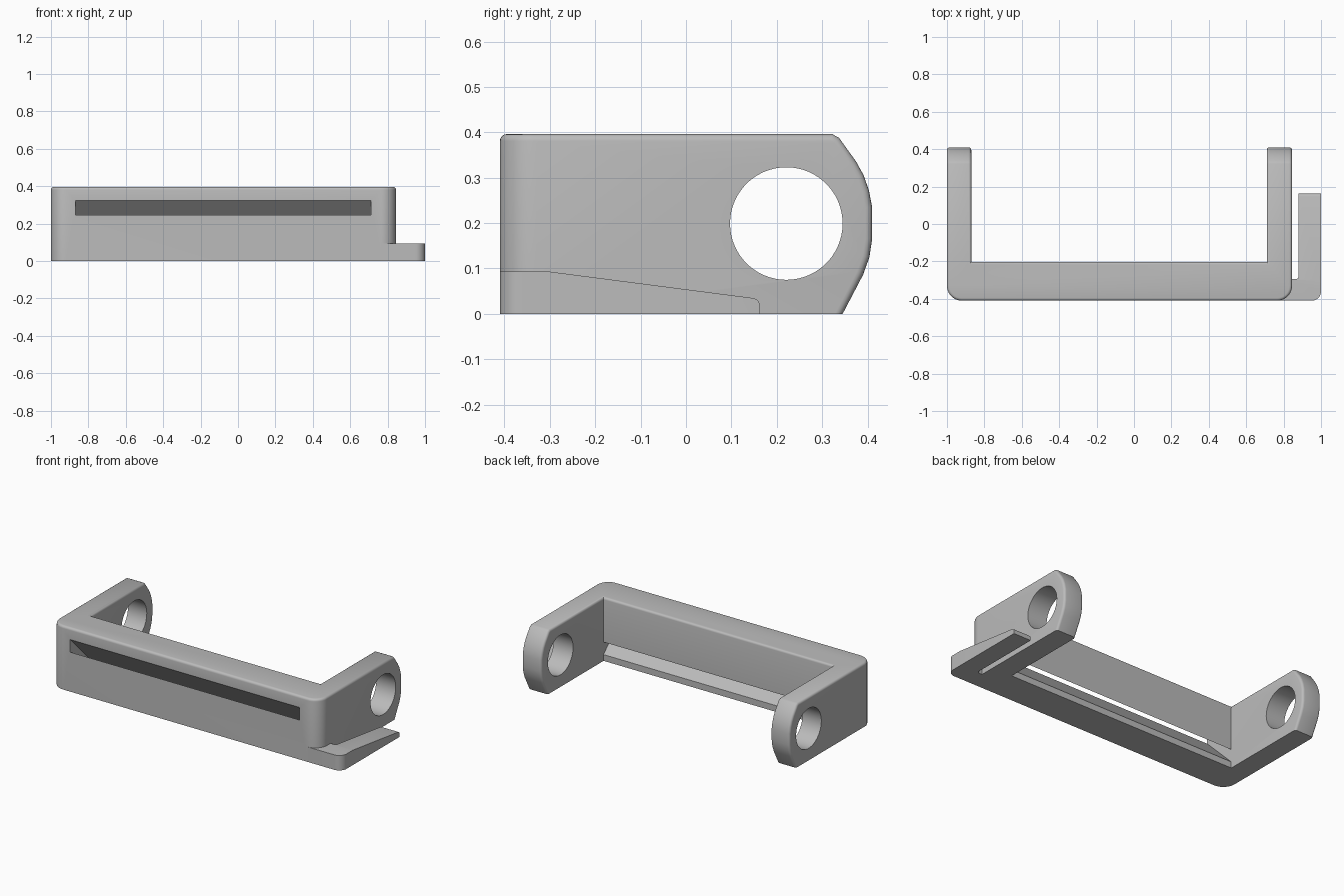
import bpy, bmesh, math

cube = bpy.data.objects.get("Cube")
if cube:
    bpy.data.objects.remove(cube, do_unlink=True)

grey = bpy.data.materials.new("plain grey")
grey.use_nodes = True
COLOUR = (0.5, 0.5, 0.5, 1)
grey.diffuse_color = COLOUR
grey.node_tree.nodes["Principled BSDF"].inputs["Base Color"].default_value = COLOUR

LEFT, RIGHT = 0.845, -1.0            # outer sides of the bracket
IN_LEFT, IN_RIGHT = 0.71, -0.87      # inner sides of the arms
FRONT, BACK, WALL = -0.41, 0.41, -0.203
TOP = 0.396


def arc(cx, cy, r, start, end, steps=10):
    """Points along an arc, angles in degrees."""
    angles = [math.radians(start + (end - start) * i / steps) for i in range(steps + 1)]
    return [(cx + r * math.cos(a), cy + r * math.sin(a)) for a in angles]


def prism(name, outline, low, high, along="z"):
    """Extrude an (x, y) outline along z, or a (y, z) outline along x."""
    bm = bmesh.new()
    place = (lambda p, d: (p[0], p[1], d)) if along == "z" else (lambda p, d: (d, p[0], p[1]))
    rings = [[bm.verts.new(place(p, d)) for p in outline] for d in (low, high)]
    bm.faces.new(rings[0])
    bm.faces.new(rings[1])
    for i in range(len(outline)):
        j = (i + 1) % len(outline)
        bm.faces.new((rings[0][i], rings[0][j], rings[1][j], rings[1][i]))
    bmesh.ops.recalc_face_normals(bm, faces=bm.faces)
    mesh = bpy.data.meshes.new(name)
    bm.to_mesh(mesh)
    bm.free()
    mesh.materials.append(grey)
    obj = bpy.data.objects.new(name, mesh)
    bpy.context.collection.objects.link(obj)
    return obj


def activate(obj):
    bpy.ops.object.select_all(action="DESELECT")
    obj.select_set(True)
    bpy.context.view_layer.objects.active = obj


def carve(obj, cutter, operation):
    """Apply a boolean and discard the cutter."""
    cutter.hide_render = True
    mod = obj.modifiers.new("carve", "BOOLEAN")
    mod.operation, mod.object, mod.solver = operation, cutter, "EXACT"
    activate(obj)
    bpy.ops.object.modifier_apply(modifier=mod.name)
    bpy.data.objects.remove(cutter, do_unlink=True)


def round_edges(obj, width):
    """Round the crisp edges of the top and arm ends, leaving the base and corners."""
    bm = bmesh.new()
    bm.from_mesh(obj.data)
    bmesh.ops.dissolve_limit(bm, angle_limit=0.01, verts=bm.verts, edges=bm.edges)
    chosen = []
    for e in bm.edges:
        a, b = (v.co for v in e.verts)
        on_base = max(a.z, b.z) < 0.001
        wall_corner = abs(a.z - b.z) > 0.2 and a.y < 0.3
        if not on_base and not wall_corner and e.calc_face_angle(0) > math.radians(60):
            chosen.append(e)
    bmesh.ops.bevel(bm, geom=chosen, offset=width, segments=4, profile=0.5,
                    affect="EDGES", clamp_overlap=True)
    bm.to_mesh(obj.data)
    bm.free()


# U-shaped bracket with rounded front corners
R = 0.08
bracket_outline = (arc(RIGHT + R, FRONT + R, R, 180, 270) + arc(LEFT - R, FRONT + R, R, 270, 360)
                   + [(LEFT, 0.5), (IN_LEFT, 0.5), (IN_LEFT, WALL),
                      (IN_RIGHT, WALL), (IN_RIGHT, 0.5), (RIGHT, 0.5)])
bracket = prism("bracket", bracket_outline, 0, TOP)

# Curved arm ends
arm_profile = [(-0.6, -0.1), (0.29, -0.1), (0.345, 0), (0.39, 0.086), (0.404, 0.125),
               (BACK, 0.165), (BACK, 0.235), (0.403, 0.272), (0.391, 0.306), (0.375, 0.335),
               (0.337, 0.388), (0.322, TOP), (0.322, 0.5), (-0.6, 0.5)]
carve(bracket, prism("arm_cutter", arm_profile, -1.2, 1.2, "x"), "INTERSECT")
round_edges(bracket, 0.015)

# Pivot holes through both arms
carve(bracket, prism("hole_cutter", arc(0.221, 0.199, 0.124, 0, 354, 59), -1.2, 1.2, "x"),
      "DIFFERENCE")

# Slot sloping down through the wall from front to back
def slot_z(y, front_z):
    return front_z - (y - FRONT)


ya, yb = FRONT - 0.04, WALL + 0.02
slot = [(ya, slot_z(ya, 0.246)), (yb, slot_z(yb, 0.246)),
        (yb, slot_z(yb, 0.324)), (ya, slot_z(ya, 0.324))]
carve(bracket, prism("slot_cutter", slot, IN_RIGHT, IN_LEFT, "x"), "DIFFERENCE")

# Tapered spring tab beside the left arm
tab_outline = ([(LEFT - R, FRONT)] + arc(0.95, FRONT + 0.05, 0.05, 270, 360)
               + [(1, 0.3), (0.88, 0.3)] + arc(0.865, -0.28, 0.015, 0, -90, 5)
               + [(LEFT - 0.02, -0.295)])
tab = prism("side_tab", tab_outline, 0, 0.2)
tab_profile = ([(-0.6, -0.1), (0.163, -0.1)] + arc(0.145, 0.017, 0.018, 0, 83, 5)
               + [(-0.3, 0.093), (-0.6, 0.093)])
carve(tab, prism("tab_cutter", tab_profile, 0.5, 1.2, "x"), "INTERSECT")

for part in (bracket, tab):
    activate(part)
    bpy.ops.object.shade_smooth_by_angle(angle=math.radians(30))
